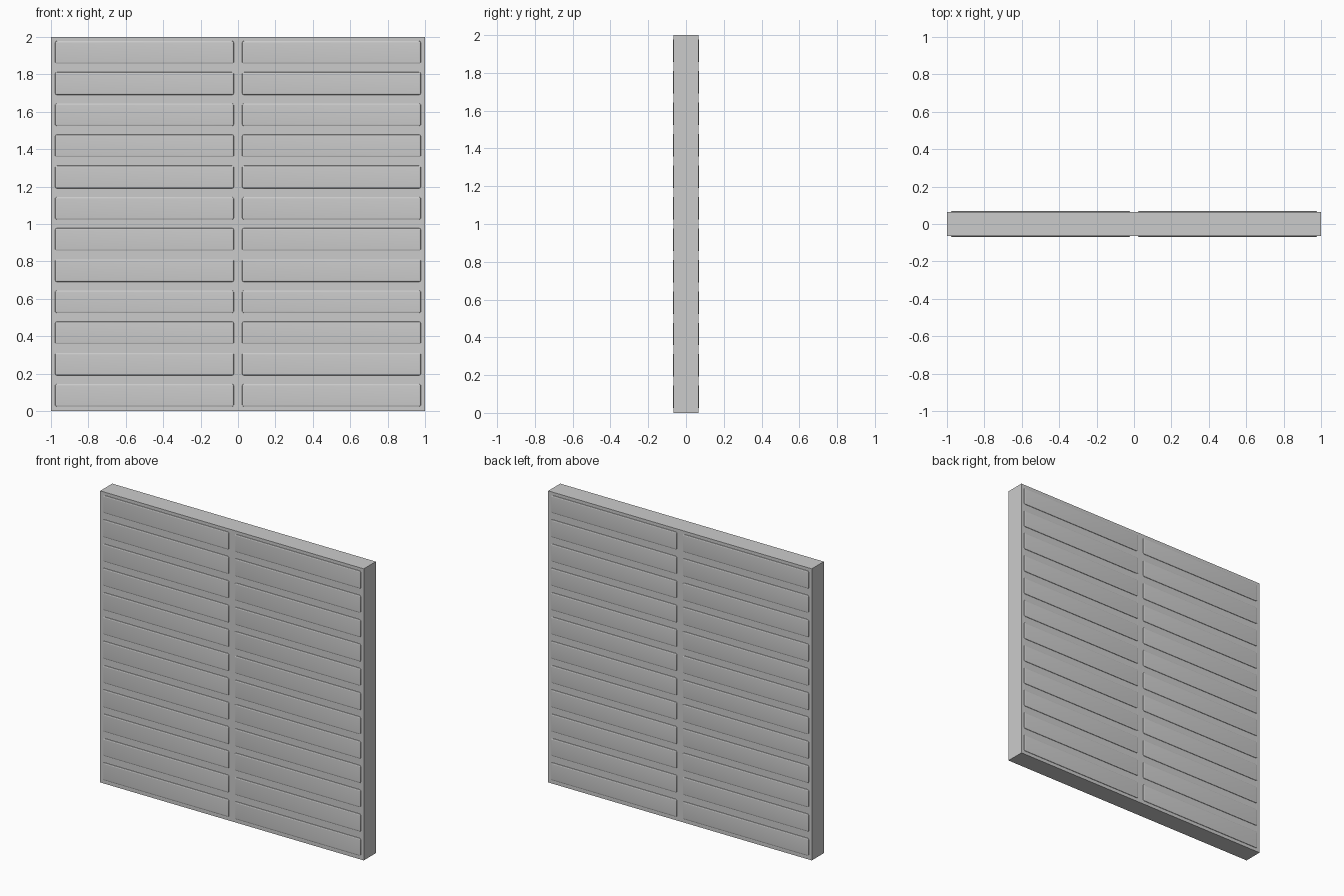
import bpy, bmesh, math

if "Cube" in bpy.data.objects:
    bpy.data.objects.remove(bpy.data.objects["Cube"])

ROWS, HALF_W, HALF_H = 12, 0.478, 0.0605
PITCH = 2.0 / ROWS
# rounded edge of a raised plank: (inset, distance from the centre plane)
EDGE = [(0.0, 0.065), (0.001, 0.0675), (0.004, 0.0693), (0.009, 0.07)]
RADIUS = 0.01


def ring(bm, cx, cz, inset, y):
    # rounded rectangle, counter-clockwise seen from the front
    r = RADIUS - inset
    verts = []
    for k, (sx, sz) in enumerate([(1, 1), (-1, 1), (-1, -1), (1, -1)]):
        for j in range(4):
            a = math.radians(90 * k + 30 * j)
            verts.append(bm.verts.new((
                cx + sx * (HALF_W - RADIUS) + r * math.cos(a), y,
                cz + sz * (HALF_H - RADIUS) + r * math.sin(a))))
    return verts


def planks(name, side):
    bm = bmesh.new()
    for row in range(ROWS):
        for cx in (-0.5, 0.5):
            cz = (row + 0.5) * PITCH + 0.001
            rings = [ring(bm, cx, cz, i, side * y) for i, y in EDGE]
            faces = [bm.faces.new(rings[-1])]
            n = len(rings[0])
            for a, b in zip(rings, rings[1:]):
                for k in range(n):
                    m = (k + 1) % n
                    faces.append(bm.faces.new((a[k], a[m], b[m], b[k])))
            if side > 0:
                bmesh.ops.reverse_faces(bm, faces=faces)
    mesh = bpy.data.meshes.new(name)
    bm.to_mesh(mesh)
    bm.free()
    ob = bpy.data.objects.new(name, mesh)
    bpy.context.collection.objects.link(ob)
    bpy.ops.object.select_all(action='DESELECT')
    ob.select_set(True)
    bpy.context.view_layer.objects.active = ob
    bpy.ops.object.shade_smooth_by_angle(angle=math.radians(35))


# core slab
bpy.ops.mesh.primitive_cube_add(size=1, location=(0, 0, 1))
slab = bpy.context.object
slab.name = "wall_slab"
slab.scale = (2, 0.13, 2)
bpy.ops.object.transform_apply(location=False, rotation=False, scale=True)

# raised planks on both faces
planks("front_planks", -1)
planks("back_planks", 1)
